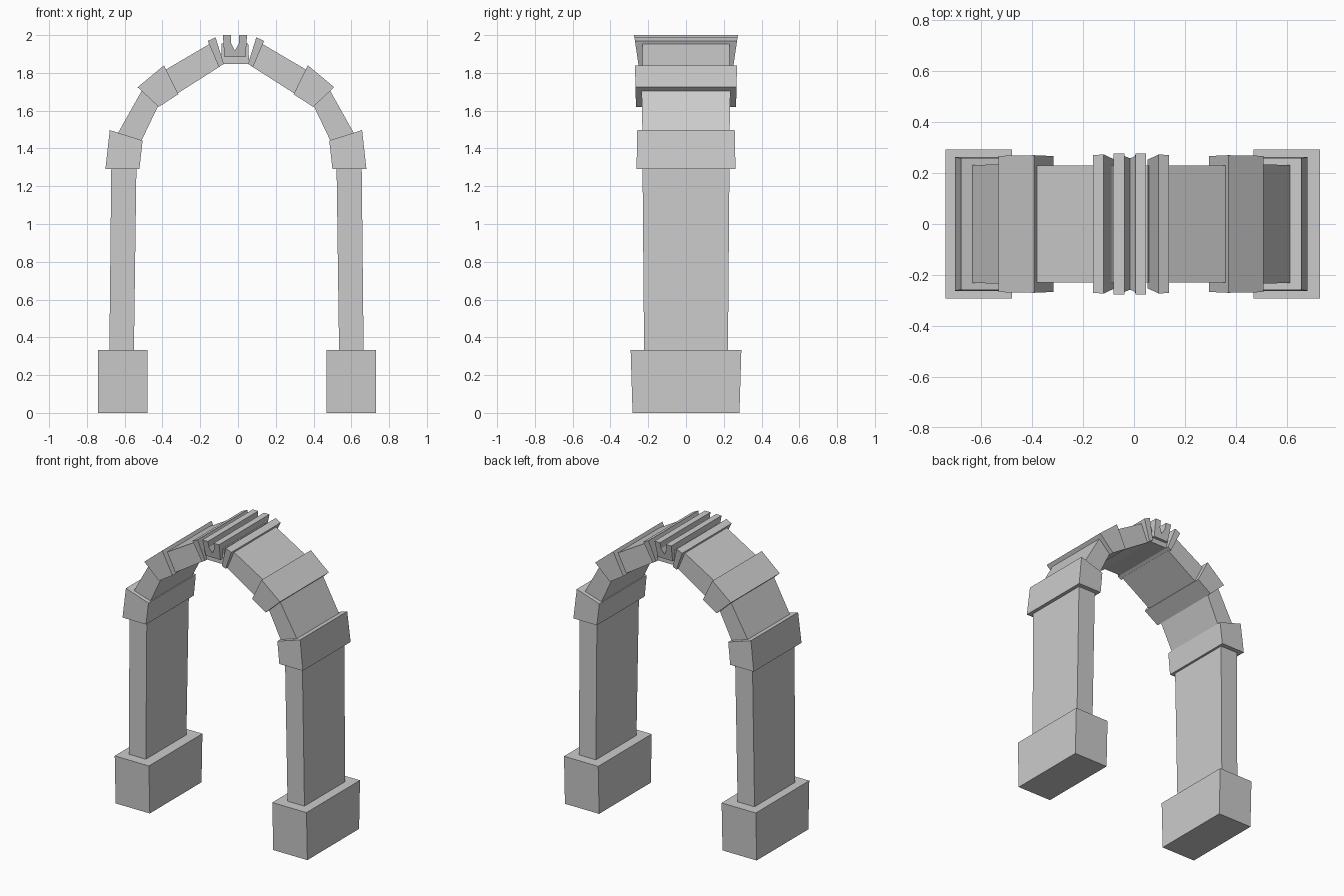
import bpy, bmesh

if "Cube" in bpy.data.objects:
    bpy.data.objects.remove(bpy.data.objects["Cube"])


def prism(name, pts, y_low, y_high):
    """Extrude an x-z outline along y; half depth runs from y_low (bottom) to y_high (top)."""
    zs = [p[1] for p in pts]
    z0, z1 = min(zs), max(zs)
    bm = bmesh.new()
    front, back = [
        [bm.verts.new((x, s * (y_low + (y_high - y_low) * (z - z0) / (z1 - z0)), z)) for x, z in pts]
        for s in (-1, 1)]
    bm.faces.new(front)
    bm.faces.new(back[::-1])
    for i in range(len(pts)):
        j = (i + 1) % len(pts)
        bm.faces.new((front[i], back[i], back[j], front[j]))
    bmesh.ops.recalc_face_normals(bm, faces=bm.faces)
    mesh = bpy.data.meshes.new(name)
    bm.to_mesh(mesh)
    bm.free()
    bpy.context.collection.objects.link(bpy.data.objects.new(name, mesh))


def pair(name, pts, y_low, y_high, lean=.022):
    """Right stone plus its mirrored left twin, which sits slightly further out."""
    prism(name + "_right", pts, y_low, y_high)
    prism(name + "_left", [(-x - lean, z) for x, z in pts], y_low, y_high)


# Plinths and pillars
pair("base", [(.468, 0), (.73, 0), (.73, .333), (.468, .333)], .283, .293, .01)
pair("pillar", [(.535, .333), (.665, .333), (.655, 1.29), (.522, 1.29)], .222, .23, .016)

# Arch stones, from the springing upwards
pair("springer", [(.50, 1.29), (.68, 1.29), (.657, 1.497), (.483, 1.442)], .262, .258)
pair("lower_arch", [(.488, 1.443), (.613, 1.482), (.488, 1.705), (.399, 1.629)], .23, .235)
pair("shoulder", [(.294, 1.687), (.398, 1.62), (.509, 1.724), (.37, 1.84)], .265, .27)
pair("upper_arch", [(.124, 1.956), (.366, 1.814), (.3, 1.69), (.072, 1.835)], .23, .23)
pair("rib", [(.097, 1.988), (.138, 1.969), (.08, 1.832), (.053, 1.847)], .25, .273)


# Keystone: core and forked collar, each from a half outline mirrored about its centre line
def keystone(name, half, y_low, y_high, centre=-.016):
    pts = half + [(-x, z) for x, z in half[-2::-1]]
    prism(name, [(x + centre, z) for x, z in pts], y_low, y_high)


notch = [(.02, 1.955), (0, 1.918)]
keystone("keystone_core", [(.075, 1.847), (.07, 1.955)] + notch, .23, .23)
keystone("keystone_fork", [(.056, 1.883), (.064, 2), (.022, 2)] + notch, .25, .276)
